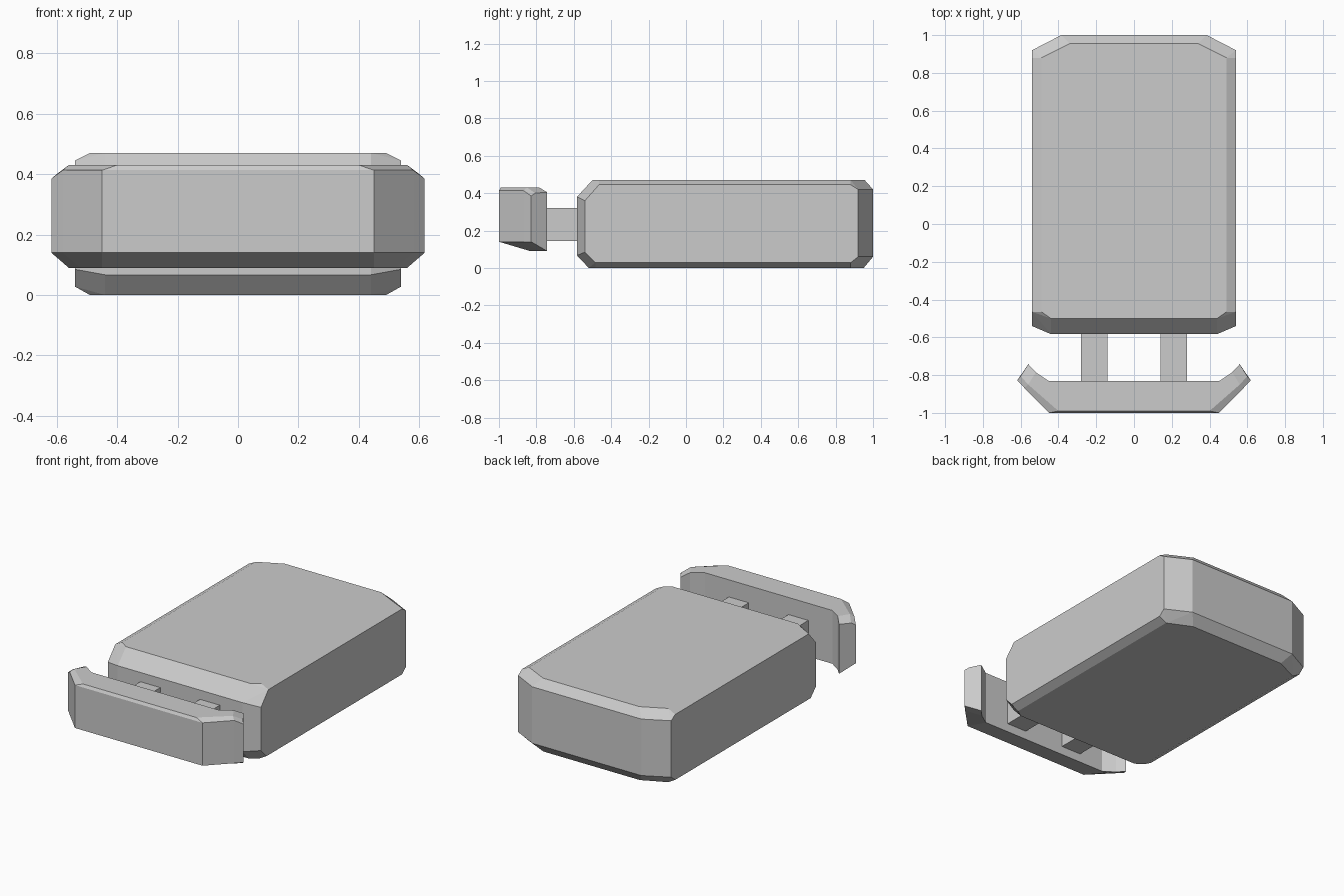
import bpy, bmesh, math

if "Cube" in bpy.data.objects:
    bpy.data.objects.remove(bpy.data.objects["Cube"])


def finish(bm, name):
    bmesh.ops.dissolve_limit(bm, angle_limit=math.radians(1.5),
                             verts=bm.verts, edges=bm.edges)
    bmesh.ops.recalc_face_normals(bm, faces=bm.faces)
    mesh = bpy.data.meshes.new(name)
    bm.to_mesh(mesh)
    bm.free()
    obj = bpy.data.objects.new(name, mesh)
    bpy.context.collection.objects.link(obj)
    return obj


def mirrored_hull(name, points):
    bm = bmesh.new()
    for x, y, z in points:
        for s in (-1, 1):
            bm.verts.new((s * x, y, z))
    bmesh.ops.convex_hull(bm, input=bm.verts)
    return finish(bm, name)


def loft(name, sections):
    bm = bmesh.new()
    rings = [[bm.verts.new(p) for p in s] for s in sections]
    for a, b in zip(rings, rings[1:]):
        for i in range(len(a)):
            j = (i + 1) % len(a)
            bm.faces.new((a[i], a[j], b[j], b[i]))
    bm.faces.new(rings[0])
    bm.faces.new(rings[-1])
    return finish(bm, name)


# Main body: chamfered block, right half of corner points
mirrored_hull("body", [
    # top face
    (0.44, -0.50, 0.47), (0.49, -0.465, 0.47), (0.49, 0.88, 0.47), (0.34, 0.955, 0.47),
    # upper rim
    (0.44, -0.583, 0.38), (0.54, -0.54, 0.36), (0.54, -0.465, 0.445),
    (0.54, 0.88, 0.445), (0.54, 0.92, 0.42), (0.385, 1.0, 0.42),
    # lower rim
    (0.44, -0.583, 0.067), (0.54, -0.54, 0.085), (0.54, -0.485, 0.028),
    (0.54, 0.88, 0.028), (0.54, 0.92, 0.06), (0.385, 1.0, 0.06),
    # bottom face
    (0.44, -0.52, 0), (0.49, -0.485, 0), (0.49, 0.88, 0), (0.34, 0.95, 0),
])

# Bumper: cross-sections from the bend to the swept wing tip
half = [
    [(0.45, -1.0, 0.14), (0.45, -1.0, 0.413), (0.40, -0.99, 0.43),
     (0.45, -0.832, 0.43), (0.45, -0.832, 0.09)],
    [(0.58, -0.868, 0.14), (0.58, -0.868, 0.413), (0.56, -0.85, 0.43),
     (0.52, -0.785, 0.43), (0.52, -0.785, 0.09)],
    [(0.618, -0.828, 0.14), (0.618, -0.828, 0.385), (0.60, -0.806, 0.40),
     (0.56, -0.742, 0.405), (0.56, -0.742, 0.09)],
]
left = [[(-x, y, z) for x, y, z in s] for s in reversed(half)]
loft("bumper", left + half)

# Struts joining bumper and body
for side, s in (("left", -1), ("right", 1)):
    bpy.ops.mesh.primitive_cube_add(size=1, location=(s * 0.21, -0.705, 0.233))
    strut = bpy.context.object
    strut.name = "strut_" + side
    strut.scale = (0.14, 0.28, 0.176)
